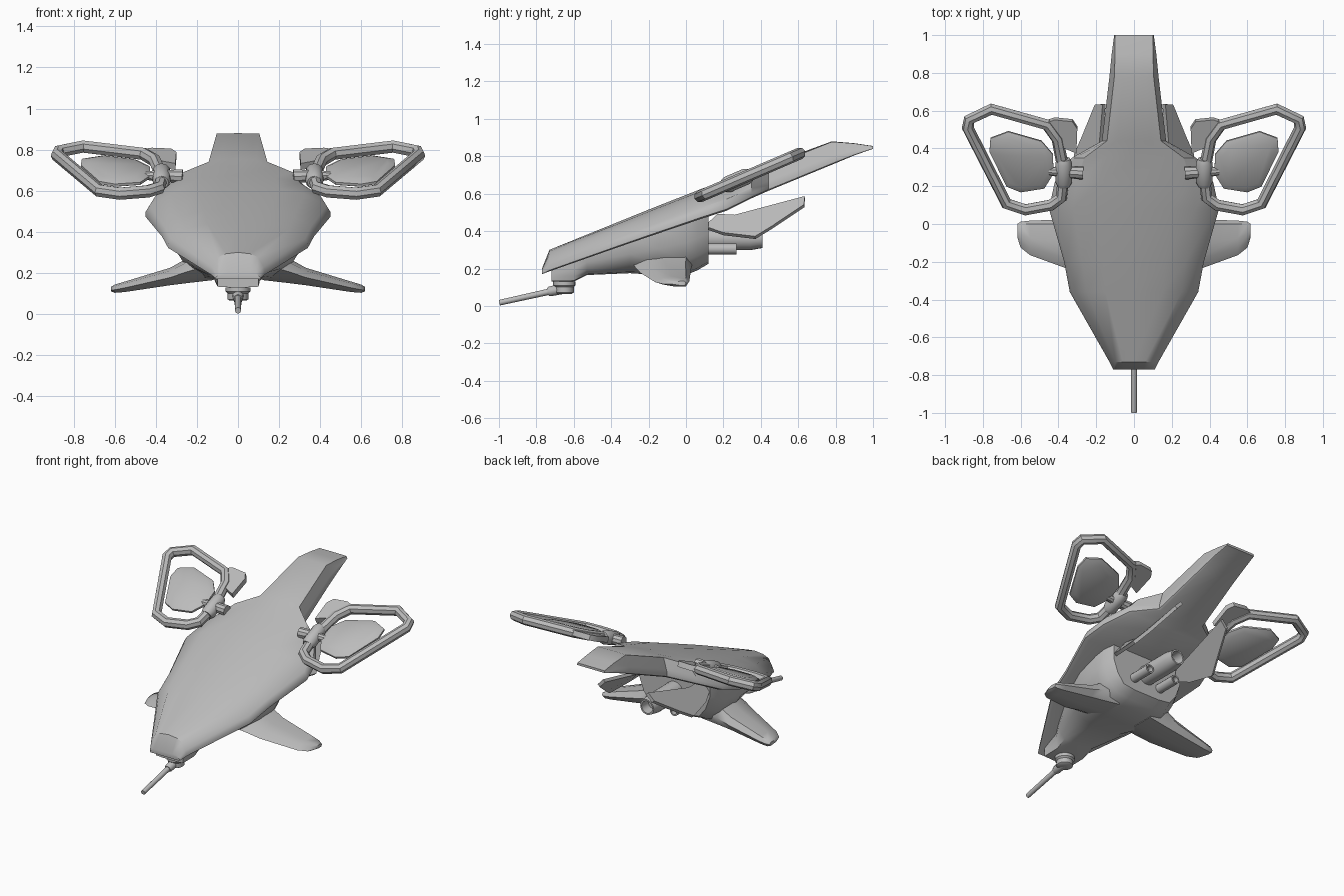
import bpy, bmesh, math
from mathutils import Vector

old = bpy.data.objects.get("Cube")
if old:
    bpy.data.objects.remove(old, do_unlink=True)

grey = bpy.data.materials.new("hull_grey")
grey.use_nodes = True
COL = (0.5, 0.5, 0.5, 1)
grey.diffuse_color = COL
grey.node_tree.nodes["Principled BSDF"].inputs["Base Color"].default_value = COL


def finish(ob, mirror=False, angle=35):
    ob.data.materials.clear()
    ob.data.materials.append(grey)
    bpy.ops.object.select_all(action='DESELECT')
    ob.select_set(True)
    bpy.context.view_layer.objects.active = ob
    bpy.ops.object.shade_smooth_by_angle(angle=math.radians(angle))
    if mirror:
        ob.modifiers.new("Mirror", 'MIRROR')
    return ob


def loft(name, rings, mirror=False, angle=35):
    """Skin a list of equal closed rings and cap both ends."""
    bm = bmesh.new()
    vs = [[bm.verts.new(p) for p in r] for r in rings]
    n = len(vs[0])
    for a, b in zip(vs, vs[1:]):
        for i in range(n):
            j = (i + 1) % n
            bm.faces.new((a[i], a[j], b[j], b[i]))
    bm.faces.new(vs[0])
    bm.faces.new(vs[-1])
    bmesh.ops.recalc_face_normals(bm, faces=bm.faces)
    me = bpy.data.meshes.new(name)
    bm.to_mesh(me)
    bm.free()
    ob = bpy.data.objects.new(name, me)
    bpy.context.collection.objects.link(ob)
    return finish(ob, mirror, angle)


def both_sides(half, y):
    """Half section (x, z) from top centre to bottom centre, made whole."""
    full = half + [(-x, z) for x, z in half[-2:0:-1]]
    return [(x, y, z) for x, z in full]


def plate(name, pts, thick, inset=1.0, mirror=True):
    """Flat polygon with thickness; inset < 1 tapers both faces."""
    pts = [Vector(p) for p in pts]
    c = sum(pts, Vector()) / len(pts)
    n = sum(((p - c).cross(q - c) for p, q in zip(pts, pts[1:] + pts[:1])), Vector()).normalized()
    levels = ((-1, inset), (1, inset)) if inset == 1 else ((-1, inset), (-.3, 1), (.3, 1), (1, inset))
    return loft(name, [[c + (p - c) * s + n * (k * thick / 2) for p in pts] for k, s in levels], mirror)


def tube(name, p, q, profile, sides=16, mirror=False):
    """Turned part along p-q; profile is (fraction along, radius)."""
    p, q = Vector(p), Vector(q)
    rot = (q - p).to_track_quat('Z', 'Y')
    rings = [[p.lerp(q, t) + rot @ Vector((r * math.cos(a), r * math.sin(a), 0))
              for a in (2 * math.pi * i / sides for i in range(sides))] for t, r in profile]
    return loft(name, rings, mirror)


# Upper shell: y, half width, rim height, top height, shoulder width, shoulder drop
shell = [(-.77, .11, .17, .20, .8, .1), (-.73, .13, .185, .30, .75, .2),
         (-.36, .34, .315, .45, .74, .25), (-.2, .37, .37, .515, .74, .25),
         (.08, .45, .465, .625, .72, .25), (.22, .42, .51, .675, .72, .22),
         (.35, .33, .575, .72, .8, .2), (.44, .17, .615, .755, .84, .1),
         (.78, .13, .755, .88, .8, .02), (.9, .118, .805, .87, .85, .02),
         (1, .105, .84, .855, .95, .05)]
rings = []
for y, w, zr, zt, sh, drop in shell:
    h = zt - zr
    rings.append(both_sides([(0, zt), (w * sh * .6, zt - h * drop * .3), (w * sh, zt - h * drop),
                             (w * .96, zr + h * .38), (w, zr + h * .2), (w, zr + h * .05),
                             (w * .93, zr), (0, zr)], y))
loft("upper_shell", rings, angle=30)

# Lower body: y, top half width, bottom half width, top, bottom
body = [(-.72, .10, .10, .2, .13), (-.6, .11, .10, .25, .13), (-.53, .15, .10, .29, .165),
        (-.3, .26, .13, .36, .175), (-.15, .30, .18, .42, .165), (0, .30, .2, .48, .165),
        (.06, .29, .19, .5, .19), (.12, .26, .18, .52, .225)]
rings = []
for y, w, b, zt, zb in body:
    h = zt - zb
    rings.append(both_sides([(0, zt), (w, zt), (w, zb + h * .55), (b + (w - b) * .6, zb + h * .25),
                             (b, zb + h * .04), (b * .5, zb), (0, zb)], y))
loft("lower_body", rings, angle=40)

# Stub wings: x, front, back, bottom, top
wings = [(.12, -.3, .04, .165, .33), (.25, -.27, .03, .15, .27), (.33, -.245, .025, .14, .225),
         (.55, -.165, .018, .107, .158), (.6, -.125, .012, .103, .143), (.618, -.07, .0, .11, .132)]
rings = []
for x, f, k, zb, zt in wings:
    m, d = (zb + zt) / 2, k - f
    rings.append([(x, f, m - .005), (x, f + d * .2, zt - (zt - m) * .35), (x, f + d * .5, zt),
                  (x, k - d * .1, zt), (x, k, m), (x, k - d * .1, zb),
                  (x, f + d * .5, zb), (x, f + d * .2, zb + (m - zb) * .35)])
loft("stub_wing", rings, True, 50)

# Chin gun
tube("gun_turret", (0, -.65, .13), (0, -.65, .065), [(0, .06), (.3, .06), (.45, .05), (.9, .05), (1, .04)])
tube("gun_sleeve", (0, -.62, .1), (0, -.74, .075), [(0, .03), (.9, .026), (1, .02)])
tube("gun_barrel", (0, -.7, .083), (0, -.998, .017), [(0, .017), (1, .015)], 12)

# Rear engine with an open nozzle, and two small thrusters
tube("main_engine", (0, .08, .36), (0, .41, .36),
     [(0, .062), (.8, .062), (1, .05), (1, .04), (.8, .036)], 20)
tube("small_thruster", (.1, .08, .305), (.1, .27, .305),
     [(0, .03), (1, .03), (1, .02), (.85, .018)], 12, True)

# Leaning tail fins
plate("tail_fin", [(.24, .1, .42), (.2, .17, .485), (.19, .26, .48), (.158, .635, .58),
                   (.2, .632, .535), (.27, .46, .42), (.31, .37, .365), (.28, .2, .385)], .022)


# Swept ring pods lie on one tilted plane
def pod(pts):
    return [(x, y, .575 + .43 * (y - .05)) for x, y in pts]


curve = bpy.data.curves.new("ring_curve", 'CURVE')
curve.dimensions = '3D'
curve.bevel_depth = .032
curve.bevel_resolution = 2
spline = curve.splines.new('POLY')
path = pod([(.385, .14), (.44, .1), (.575, .075), (.675, .108), (.88, .51), (.872, .553),
            (.755, .608), (.46, .525), (.405, .45), (.37, .27)])
spline.points.add(len(path) - 1)
for pt, co in zip(spline.points, path):
    pt.co = (*co, 1)
spline.use_cyclic_u = True
ring = bpy.data.objects.new("ring_pod", curve)
bpy.context.collection.objects.link(ring)
bpy.ops.object.select_all(action='DESELECT')
ring.select_set(True)
bpy.context.view_layer.objects.active = ring
bpy.ops.object.convert(target='MESH')
finish(bpy.context.view_layer.objects.active, True)

plate("ring_blade", pod([(.425, .27), (.43, .37), (.49, .44), (.665, .49), (.76, .455),
                         (.765, .385), (.675, .2), (.6, .17), (.475, .19)]), .045, .8)

# Pod mounts: hinge, arm and rear bracket
hinge = pod([(.372, .2), (.372, .345)])
tube("pod_hinge", hinge[0], hinge[1], [(0, .034), (.15, .044), (.85, .044), (1, .034)], 12, True)
arm = pod([(.27, .27), (.46, .28)])
tube("pod_arm", arm[0], arm[1], [(0, .035), (.6, .03), (1, .02)], 10, True)
plate("pod_bracket", pod([(.305, .38), (.40, .42), (.47, .54), (.42, .558), (.325, .548), (.30, .51)]), .035)
